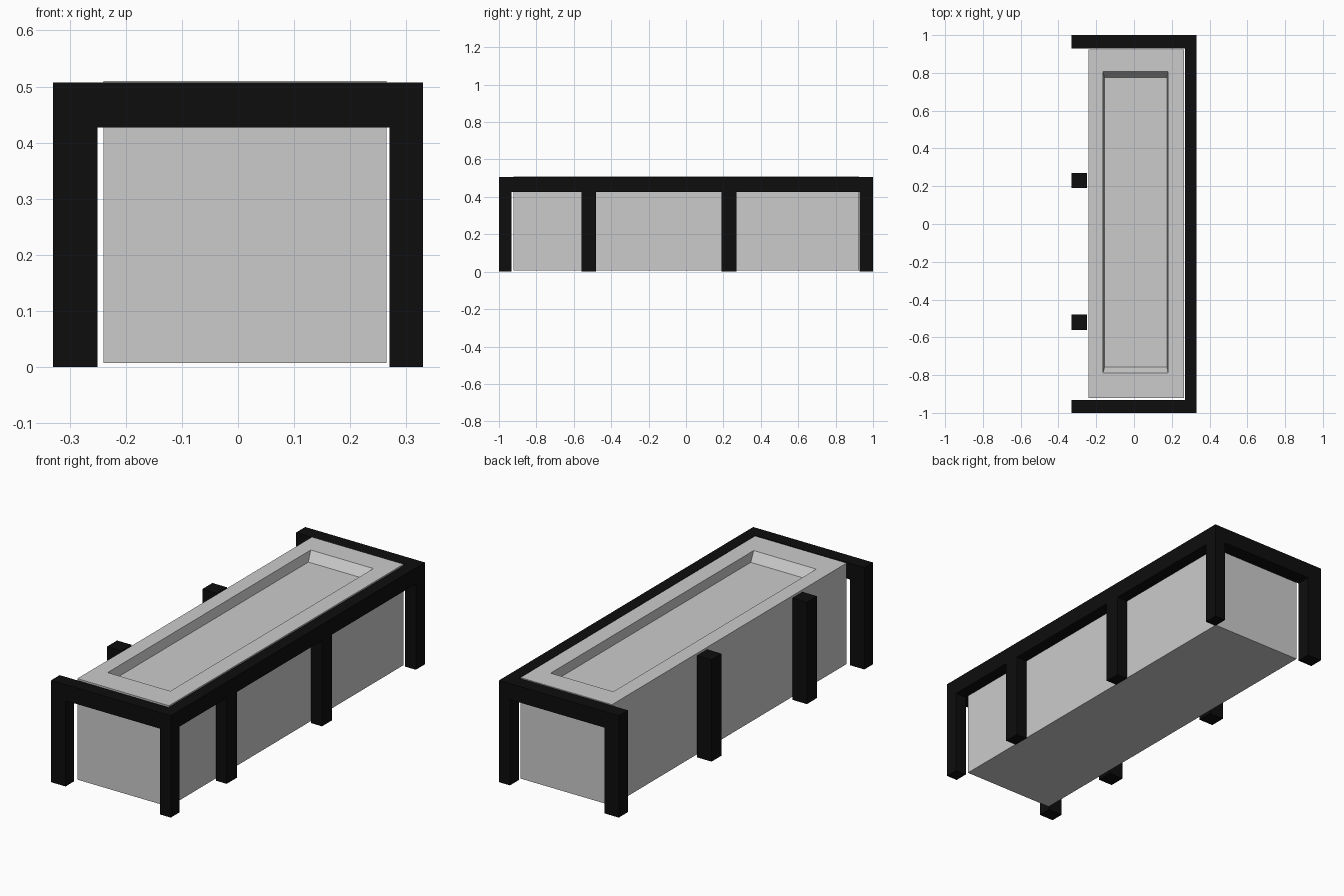
import bpy, bmesh
from mathutils import Vector

if "Cube" in bpy.data.objects:
    bpy.data.objects.remove(bpy.data.objects["Cube"])

black = bpy.data.materials.new("black_frame")
black.diffuse_color = (0.004, 0.004, 0.004, 1)
black.use_nodes = True
black.node_tree.nodes["Principled BSDF"].inputs["Base Color"].default_value = black.diffuse_color


def finish(name, bm, mat=None):
    bmesh.ops.recalc_face_normals(bm, faces=bm.faces)
    mesh = bpy.data.meshes.new(name)
    bm.to_mesh(mesh)
    bm.free()
    obj = bpy.data.objects.new(name, mesh)
    bpy.context.collection.objects.link(obj)
    if mat:
        mesh.materials.append(mat)
    return obj


def box_bm(x0, x1, y0, y1, z0, z1):
    bm = bmesh.new()
    bmesh.ops.create_cube(bm, size=1)
    for v in bm.verts:
        v.co = Vector(((x0 + x1) / 2 + v.co.x * (x1 - x0),
                       (y0 + y1) / 2 + v.co.y * (y1 - y0),
                       (z0 + z1) / 2 + v.co.z * (z1 - z0)))
    return bm


TOP, UNDER = 0.507, 0.427
LEFT, RIGHT = (-0.33, -0.25), (0.27, 0.33)
ENDS = {"front": (-1.0, -0.932), "back": (0.928, 1.0)}
MIDDLES = {"front_middle": (-0.56, -0.48), "back_middle": (0.19, 0.27)}

# Posts: the free-standing left middle ones run full height, the rest carry rails
for end, y in {**ENDS, **MIDDLES}.items():
    left_top = TOP if end in MIDDLES else UNDER
    finish(end + "_left_post", box_bm(*LEFT, *y, 0, left_top), black)
    finish(end + "_right_post", box_bm(*RIGHT, *y, 0, UNDER), black)

# Rails: one across each end, one along the right side between them
for end, y in ENDS.items():
    finish(end + "_rail", box_bm(-0.33, 0.33, *y, UNDER, TOP), black)
finish("right_rail", box_bm(*RIGHT, ENDS["front"][1], ENDS["back"][0], UNDER, TOP), black)

# Body: block with a shallow tray sunk in the top, sloped at its walls
bm = box_bm(-0.24, 0.265, -0.922, 0.925, 0.007, 0.51)
bm.normal_update()
top = max(bm.faces, key=lambda f: f.calc_center_median().z)


def inset_to(face, x0, x1, y0, y1, z):
    bmesh.ops.inset_region(bm, faces=[face], thickness=0.02)
    c = face.calc_center_median()
    for v in face.verts:
        v.co = (x0 if v.co.x < c.x else x1, y0 if v.co.y < c.y else y1, z)


inset_to(top, -0.165, 0.18, -0.79, 0.808, 0.51)
inset_to(top, -0.155, 0.174, -0.758, 0.775, 0.465)
finish("body_with_tray", bm)
